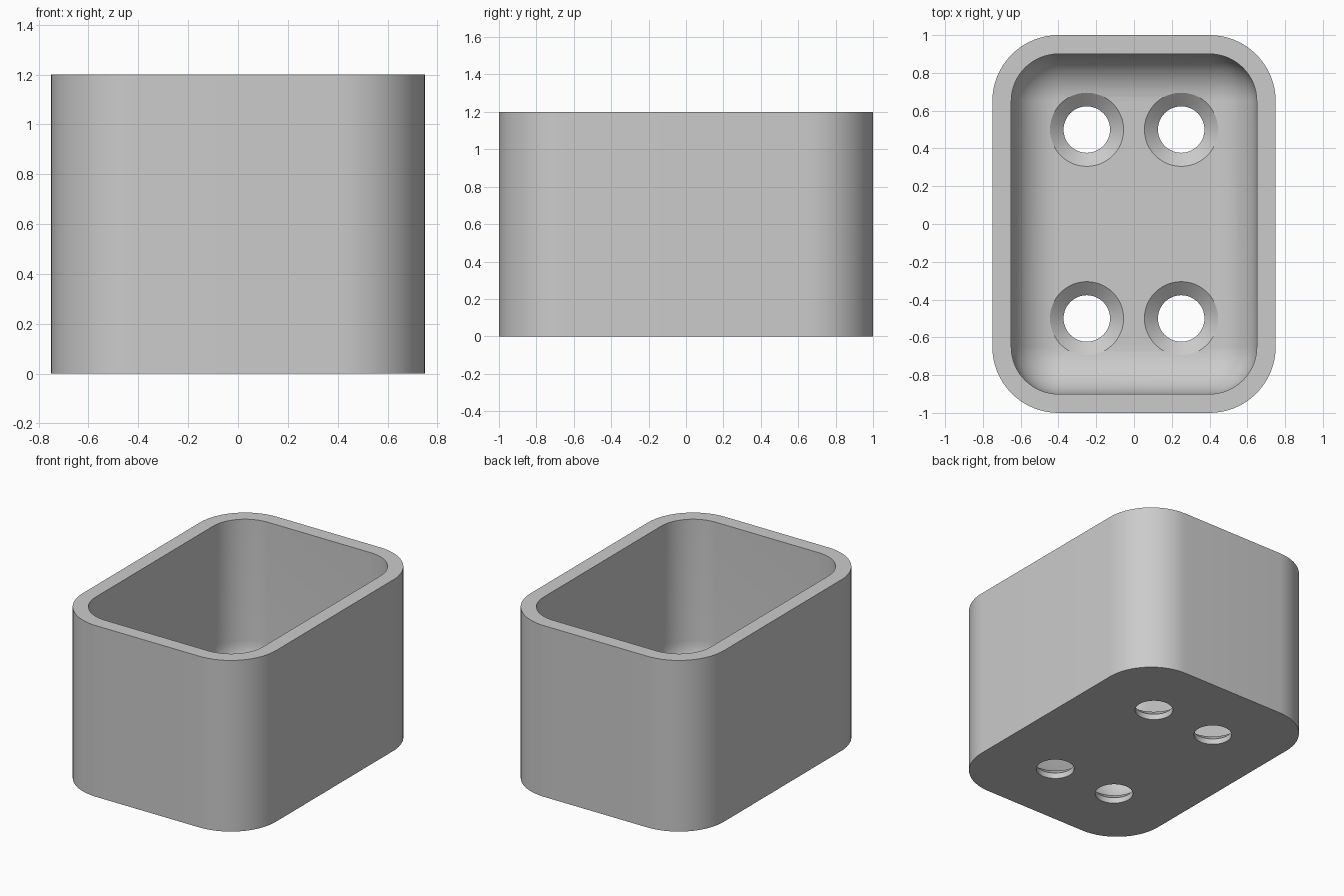
import bpy, bmesh, math

cube = bpy.data.objects.get("Cube")
if cube:
    bpy.data.objects.remove(cube, do_unlink=True)

HALF_X, HALF_Y, HEIGHT = 0.75, 1.0, 1.2
CORNER, WALL, FLOOR = 0.35, 0.1, 0.1
FILLET = CORNER - WALL
CORNER_STEPS, FILLET_STEPS = 16, 14

grey = bpy.data.materials.new("light grey")
grey.use_nodes = True
grey.diffuse_color = (0.6, 0.6, 0.6, 1)
grey.node_tree.nodes["Principled BSDF"].inputs["Base Color"].default_value = (0.6, 0.6, 0.6, 1)


def make_object(name, bm):
    bmesh.ops.remove_doubles(bm, verts=bm.verts, dist=0.0001)
    bmesh.ops.recalc_face_normals(bm, faces=bm.faces)
    mesh = bpy.data.meshes.new(name)
    bm.to_mesh(mesh)
    bm.free()
    mesh.materials.append(grey)
    obj = bpy.data.objects.new(name, mesh)
    bpy.context.collection.objects.link(obj)
    return obj


def rounded_ring(inset, z):
    """Rounded rectangle, offset inwards from the outer wall."""
    radius = CORNER - inset
    cx, cy = HALF_X - CORNER, HALF_Y - CORNER
    points = []
    for quarter, (sx, sy) in enumerate([(1, 1), (-1, 1), (-1, -1), (1, -1)]):
        for i in range(CORNER_STEPS + 1):
            a = (quarter + i / CORNER_STEPS) * math.pi / 2
            points.append((sx * cx + radius * math.cos(a), sy * cy + radius * math.sin(a), z))
    return points


def circle_ring(cx, cy, radius, z, steps=48):
    angles = [2 * math.pi * i / steps for i in range(steps)]
    return [(cx + radius * math.cos(a), cy + radius * math.sin(a), z) for a in angles]


def loft(bm, rings):
    """Skin a stack of rings and cap both ends."""
    loops = [[bm.verts.new(p) for p in ring] for ring in rings]
    for low, high in zip(loops, loops[1:]):
        for i in range(len(low)):
            j = (i + 1) % len(low)
            bm.faces.new((low[i], low[j], high[j], high[i]))
    bm.faces.new(loops[0])
    bm.faces.new(loops[-1])


# Open box: outer wall, rim, inner wall, then the fillet down to the floor
rings = [rounded_ring(0, 0), rounded_ring(0, HEIGHT), rounded_ring(WALL, HEIGHT)]
for i in range(FILLET_STEPS + 1):
    a = math.pi / 2 * i / FILLET_STEPS
    rings.append(rounded_ring(WALL + FILLET * (1 - math.cos(a)),
                              FLOOR + FILLET * (1 - math.sin(a))))
bm = bmesh.new()
loft(bm, rings)
box = make_object("open_box", bm)

# Countersunk screw holes
bm = bmesh.new()
for x in (-0.25, 0.25):
    for y in (-0.5, 0.5):
        profile = [(0.123, -0.1), (0.123, 0.04), (0.195, FLOOR), (0.195, FLOOR + 0.1)]
        loft(bm, [circle_ring(x, y, r, z) for r, z in profile])
cutter = make_object("hole_cutter", bm)
cutter.hide_render = True

cut = box.modifiers.new("screw holes", 'BOOLEAN')
cut.operation = 'DIFFERENCE'
cut.solver = 'EXACT'
cut.object = cutter

bpy.ops.object.select_all(action='DESELECT')
box.select_set(True)
bpy.context.view_layer.objects.active = box
bpy.ops.object.modifier_apply(modifier=cut.name)
bpy.data.objects.remove(cutter, do_unlink=True)
bpy.ops.object.shade_smooth_by_angle(angle=math.radians(25))
